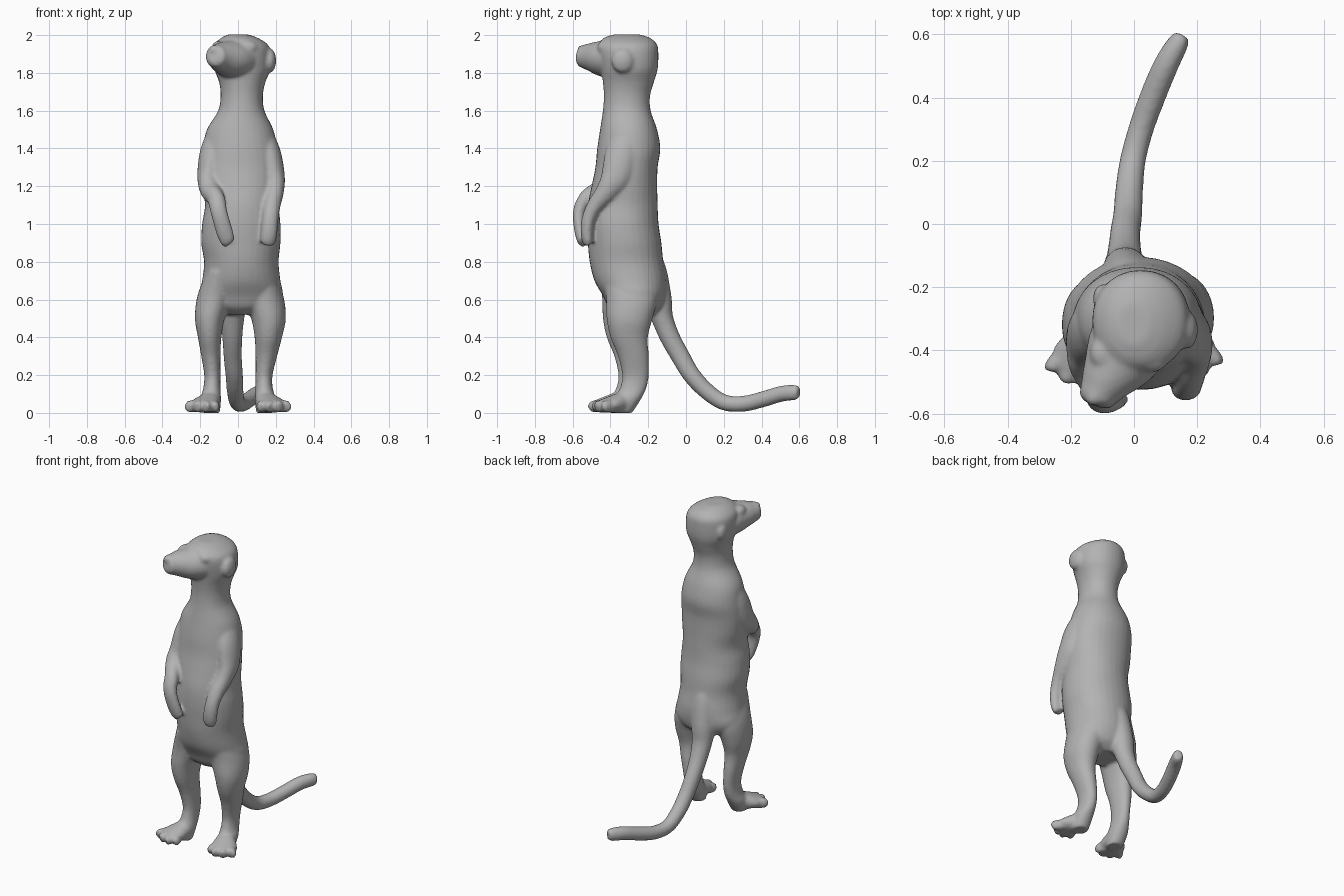
import bpy, bmesh, math
from mathutils import Vector

bm = bmesh.new()
SIDES = 32


def spline(rows, n=5):
    """Catmull-Rom interpolation through rows of numbers."""
    out = []
    last = len(rows) - 1
    for i in range(last):
        p0, p1, p2, p3 = (rows[min(max(k, 0), last)] for k in (i - 1, i, i + 1, i + 2))
        for j in range(n):
            t = j / n
            out.append([0.5 * (2 * b + (c - a) * t + (2 * a - 5 * b + 4 * c - d) * t * t
                               + (3 * b - a - 3 * c + d) * t ** 3)
                        for a, b, c, d in zip(p0, p1, p2, p3)])
    out.append(list(rows[-1]))
    return out


def skin(rings):
    """Join rings of points into a closed shell."""
    loops = [[bm.verts.new(p) for p in ring] for ring in rings]
    for a, b in zip(loops, loops[1:]):
        for i in range(SIDES):
            j = (i + 1) % SIDES
            bm.faces.new((a[i], a[j], b[j], b[i]))
    bm.faces.new(loops[0][::-1])
    bm.faces.new(loops[-1])


def unit_ring(power):
    pts = []
    for i in range(SIDES):
        c, s = math.cos(2 * math.pi * i / SIDES), math.sin(2 * math.pi * i / SIDES)
        pts.append((math.copysign(abs(c) ** (2 / power), c), math.copysign(abs(s) ** (2 / power), s)))
    return pts


def stack(rows, power=2.1):
    """Horizontal sections: z, x min, x max, y min, y max."""
    skin([[((x0 + x1) / 2 + u * (x1 - x0) / 2, (y0 + y1) / 2 + v * (y1 - y0) / 2, z)
           for u, v in unit_ring(power)] for z, x0, x1, y0, y1 in spline(rows)])


def limb(rows, ref=(0, 0, 1)):
    """Sections across a path: x, y, z, half width, half depth."""
    pts = spline(rows)
    rings = []
    for i, (x, y, z, a, b) in enumerate(pts):
        p, q = pts[max(i - 1, 0)], pts[min(i + 1, len(pts) - 1)]
        t = (Vector(q[:3]) - Vector(p[:3])).normalized()
        side = t.cross(Vector(ref)).normalized()
        up = side.cross(t)
        c = Vector((x, y, z))
        rings.append([c + side * (u * a) + up * (v * b) for u, v in unit_ring(2)])
    skin(rings)


def ball(centre, radii):
    x, y, z = centre
    rx, ry, rz = radii
    skin([[(x + u * rx * math.sin(k), y + v * ry * math.sin(k), z - rz * math.cos(k))
           for u, v in unit_ring(2)] for k in [math.pi * (i + 0.3) / 12.6 for i in range(13)]])


# torso, neck and skull
stack([
    (0.52, -0.08, 0.10, -0.36, -0.17), (0.56, -0.17, 0.20, -0.41, -0.13),
    (0.62, -0.205, 0.238, -0.44, -0.11), (0.70, -0.19, 0.225, -0.485, -0.105),
    (0.80, -0.18, 0.215, -0.51, -0.12), (0.90, -0.195, 0.225, -0.52, -0.13),
    (1.00, -0.19, 0.225, -0.525, -0.145), (1.10, -0.175, 0.215, -0.52, -0.15),
    (1.20, -0.19, 0.22, -0.50, -0.152), (1.30, -0.195, 0.22, -0.48, -0.15),
    (1.40, -0.187, 0.21, -0.47, -0.136), (1.50, -0.165, 0.187, -0.455, -0.153),
    (1.60, -0.105, 0.14, -0.44, -0.187), (1.68, -0.092, 0.132, -0.435, -0.19),
    (1.75, -0.10, 0.145, -0.44, -0.17), (1.82, -0.125, 0.172, -0.45, -0.15),
    (1.90, -0.132, 0.175, -0.465, -0.146), (1.95, -0.125, 0.158, -0.465, -0.153),
    (1.985, -0.09, 0.105, -0.435, -0.19), (2.004, -0.05, 0.05, -0.38, -0.25)])

# blunt snout, turned to one side
limb([(0.02, -0.31, 1.87, 0.14, 0.11), (-0.04, -0.42, 1.875, 0.12, 0.10),
      (-0.085, -0.49, 1.883, 0.086, 0.08), (-0.108, -0.53, 1.887, 0.066, 0.066),
      (-0.122, -0.558, 1.893, 0.054, 0.056), (-0.127, -0.57, 1.895, 0.036, 0.038)])
ball((-0.125, -0.55, 1.922), (0.03, 0.025, 0.026))

# ears and brows
ball((0.168, -0.335, 1.865), (0.034, 0.06, 0.065))
ball((-0.10, -0.235, 1.865), (0.03, 0.045, 0.055))
ball((0.05, -0.435, 1.935), (0.055, 0.035, 0.035))
ball((-0.10, -0.41, 1.935), (0.04, 0.05, 0.035))

# tail with a broad root
limb([(-0.01, -0.25, 0.84, 0.11, 0.09), (-0.015, -0.20, 0.72, 0.105, 0.09),
      (-0.025, -0.152, 0.60, 0.078, 0.076),
      (-0.03, -0.125, 0.50, 0.058, 0.063), (-0.03, -0.085, 0.40, 0.053, 0.053),
      (-0.028, -0.03, 0.30, 0.05, 0.048), (-0.02, 0.03, 0.20, 0.047, 0.046),
      (-0.015, 0.11, 0.115, 0.044, 0.044), (-0.004, 0.20, 0.056, 0.042, 0.041),
      (0.022, 0.30, 0.048, 0.042, 0.04), (0.058, 0.40, 0.07, 0.042, 0.041),
      (0.10, 0.50, 0.10, 0.042, 0.04), (0.138, 0.57, 0.108, 0.041, 0.034),
      (0.152, 0.597, 0.107, 0.032, 0.025)], (1, 0, 0.01))

# hind legs and splayed feet
leg = [(0.75, 0.03, 0.19, -0.46, -0.19), (0.62, 0.03, 0.24, -0.435, -0.16),
       (0.50, 0.07, 0.253, -0.43, -0.187), (0.40, 0.088, 0.233, -0.41, -0.212),
       (0.30, 0.093, 0.207, -0.37, -0.207), (0.20, 0.093, 0.183, -0.348, -0.207),
       (0.13, 0.093, 0.184, -0.36, -0.22), (0.07, 0.09, 0.20, -0.39, -0.25),
       (0.0, 0.095, 0.19, -0.39, -0.295)]
for s, dy in ((1, 0.01), (-1, -0.01)):
    thin = 0.025 if s < 0 else 0
    rows = []
    for z, a, b, y0, y1 in leg:
        b -= thin * min(1, max(0, (z - 0.15) / 0.3))
        rows.append((z, min(s * a, s * b), max(s * a, s * b), y0 + dy, y1 + dy))
    stack(rows)
    limb([(s * 0.135, -0.30 + dy, 0.055, 0.045, 0.053), (s * 0.15, -0.35 + dy, 0.055, 0.06, 0.055),
          (s * 0.178, -0.41 + dy, 0.044, 0.08, 0.043), (s * 0.20, -0.455 + dy, 0.036, 0.07, 0.034)])
    for tx, ty in ((0.125, -0.455), (0.168, -0.475), (0.212, -0.468), (0.252, -0.435)):
        limb([(s * (0.13 + tx * 0.25), -0.37 + dy, 0.04, 0.025, 0.03),
              (s * tx, ty + dy, 0.034, 0.028, 0.033),
              (s * (tx + 0.008), ty - 0.02 + dy, 0.03, 0.02, 0.023)])

# front arms: shoulder, elbow, wrist, hanging paw
limb([(-0.10, -0.31, 1.50, 0.05, 0.06), (-0.14, -0.34, 1.38, 0.06, 0.085),
      (-0.157, -0.38, 1.25, 0.058, 0.08), (-0.145, -0.45, 1.18, 0.055, 0.06),
      (-0.115, -0.53, 1.13, 0.048, 0.042), (-0.10, -0.565, 1.06, 0.044, 0.034),
      (-0.075, -0.562, 0.97, 0.045, 0.03), (-0.055, -0.55, 0.91, 0.04, 0.026),
      (-0.045, -0.545, 0.895, 0.025, 0.015)], (0.05, -0.9, -0.45))
limb([(0.12, -0.31, 1.50, 0.05, 0.06), (0.165, -0.34, 1.38, 0.06, 0.085),
      (0.19, -0.37, 1.25, 0.058, 0.08), (0.19, -0.42, 1.17, 0.052, 0.06),
      (0.18, -0.48, 1.10, 0.046, 0.042), (0.172, -0.515, 1.03, 0.043, 0.036),
      (0.165, -0.525, 0.96, 0.044, 0.033), (0.158, -0.52, 0.905, 0.04, 0.028),
      (0.155, -0.515, 0.89, 0.026, 0.016)], (0.05, -0.9, -0.45))

# fuse all parts into one smooth skin
bmesh.ops.recalc_face_normals(bm, faces=bm.faces)
mesh = bpy.data.meshes.new("standing_animal")
bm.to_mesh(mesh)
bm.free()
body = bpy.data.objects.new("standing_animal", mesh)
bpy.context.collection.objects.link(body)
fur = bpy.data.materials.new("mid_grey")
fur.diffuse_color = (0.45, 0.45, 0.45, 1)
mesh.materials.append(fur)
remesh = body.modifiers.new("fuse", 'REMESH')
remesh.mode = 'VOXEL'
remesh.voxel_size = 0.01
remesh.use_smooth_shade = True
soften = body.modifiers.new("soften", 'SMOOTH')
soften.factor = 0.5
soften.iterations = 5
